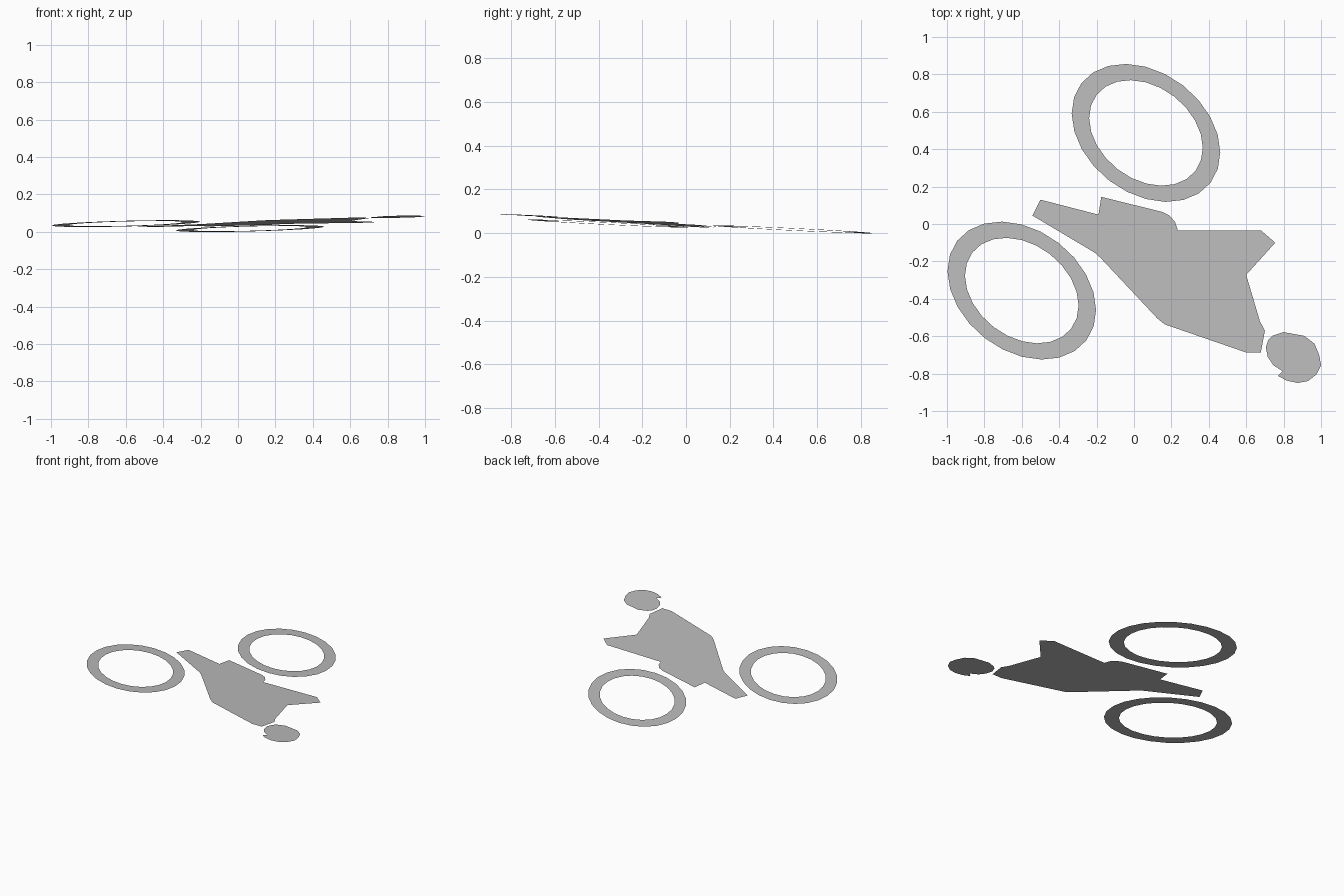
import bpy
import bmesh
from math import sin, cos, pi, radians

cube = bpy.data.objects.get("Cube")
if cube:
    bpy.data.objects.remove(cube, do_unlink=True)

grey = bpy.data.materials.new("plain grey")
grey.use_nodes = True
colour = (0.5, 0.5, 0.5, 1)
grey.diffuse_color = colour
grey.node_tree.nodes["Principled BSDF"].inputs["Base Color"].default_value = colour


def on_sheet(x, y):
    """Lift a plan point onto the gently tilted sheet."""
    return (x, y, 0.0375 + 0.0145 * x - 0.043 * y)


def finish(bm, name):
    bm.normal_update()
    for face in bm.faces:
        if face.normal.z < 0:
            face.normal_flip()
    mesh = bpy.data.meshes.new(name)
    bm.to_mesh(mesh)
    bm.free()
    mesh.materials.append(grey)
    obj = bpy.data.objects.new(name, mesh)
    bpy.context.collection.objects.link(obj)


def flat_shape(name, outline):
    bm = bmesh.new()
    face = bm.faces.new([bm.verts.new(on_sheet(x, y)) for x, y in outline])
    bmesh.ops.triangulate(bm, faces=[face])
    finish(bm, name)


def flat_wheel(name, cx, cy, long=0.436, short=0.322, hole=0.765, sides=24):
    """Tilted oval ring, one quad per side."""
    bm = bmesh.new()
    turn = radians(-37.7)

    def loop(scale):
        verts = []
        for i in range(sides):
            t = 2 * pi * i / sides
            u, v = scale * long * cos(t), scale * short * sin(t)
            verts.append(bm.verts.new(on_sheet(
                cx + u * cos(turn) - v * sin(turn),
                cy + u * sin(turn) + v * cos(turn))))
        return verts

    outer, inner = loop(1), loop(hole)
    for i in range(sides):
        j = (i + 1) % sides
        bm.faces.new((outer[i], outer[j], inner[j], inner[i]))
    finish(bm, name)


# Two wheels
flat_wheel("back_wheel", 0.064, 0.487)
flat_wheel("front_wheel", -0.6, -0.356)

# Torso with arm and leg stubs
flat_shape("rider_body", [
    (-.543, .045), (-.5, .13), (-.19, .05), (-.175, .145), (.15, .065),
    (.19, .045), (.22, .01), (.235, -.035), (.68, -.035), (.755, -.1),
    (.6, -.272), (.673, -.52), (.7, -.57), (.678, -.687), (.6, -.687),
    (.165, -.537), (.125, -.505), (-.18, -.18), (-.212, -.152)])

# Rounded head with a small chin notch
flat_shape("rider_head", [
    (.74, -.598), (.8, -.578), (.91, -.598), (.965, -.64), (.99, -.7),
    (1, -.755), (.975, -.805), (.93, -.84), (.875, -.85), (.815, -.837),
    (.77, -.812), (.795, -.787), (.745, -.755), (.715, -.71), (.705, -.66),
    (.718, -.62)])
